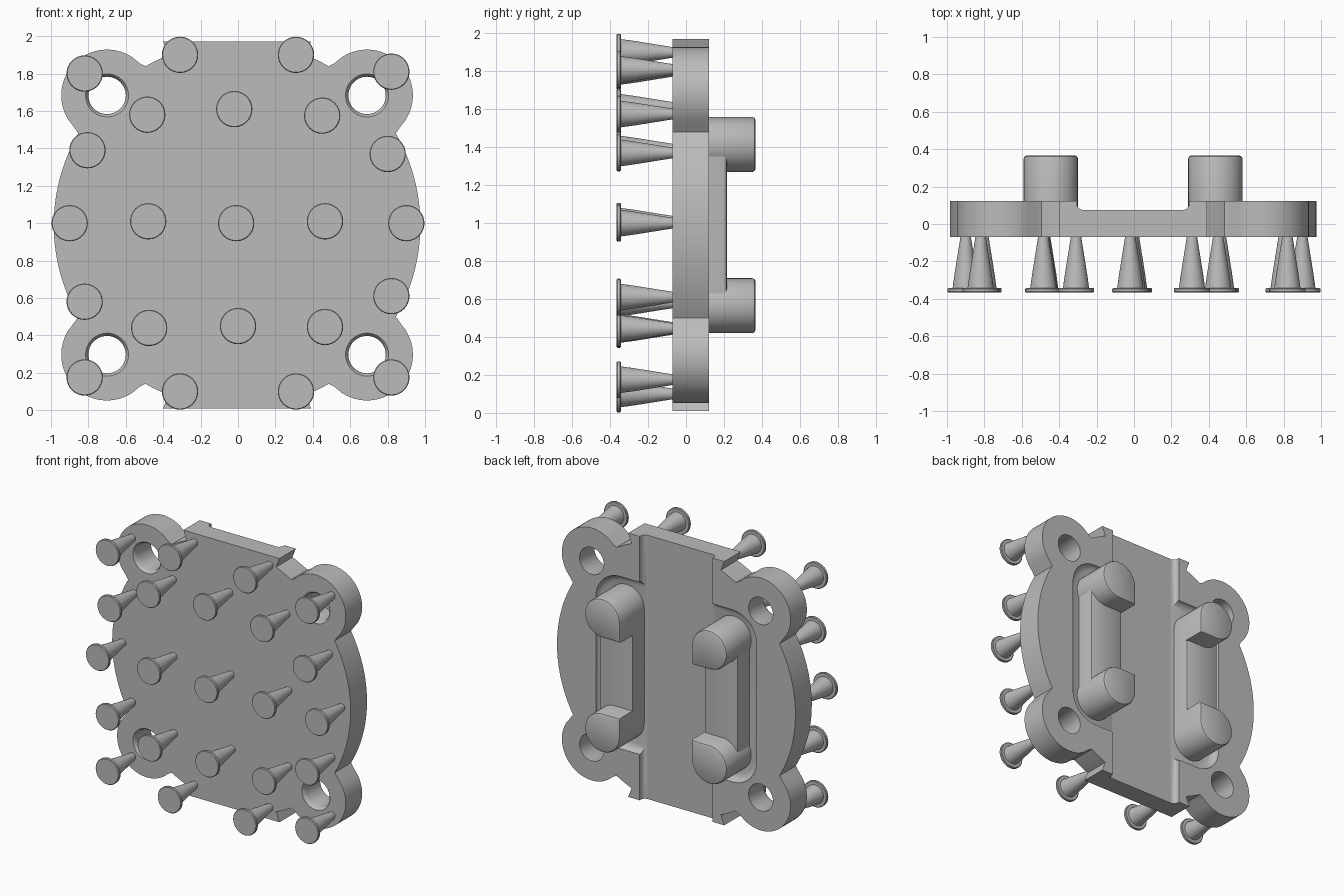
import bpy, bmesh, math

if "Cube" in bpy.data.objects:
    bpy.data.objects.remove(bpy.data.objects["Cube"])

GREY = (0.5, 0.5, 0.5, 1)
mat = bpy.data.materials.new("plain_grey")
mat.use_nodes = True
mat.diffuse_color = GREY
mat.node_tree.nodes["Principled BSDF"].inputs["Base Color"].default_value = GREY

CX, CZ = -0.005, 0.99          # centre of the plate
FRONT, BACK, FLOOR = -0.07, 0.122, 0.075


def loft(name, rings):
    """Skin a stack of equal rings of (x, y, z) points and cap both ends."""
    bm = bmesh.new()
    loops = [[bm.verts.new(p) for p in ring] for ring in rings]
    n = len(loops[0])
    for a, b in zip(loops, loops[1:]):
        for i in range(n):
            j = (i + 1) % n
            bm.faces.new((a[i], a[j], b[j], b[i]))
    bm.faces.new(loops[0])
    bm.faces.new(loops[-1])
    bmesh.ops.recalc_face_normals(bm, faces=bm.faces)
    mesh = bpy.data.meshes.new(name)
    bm.to_mesh(mesh)
    bm.free()
    obj = bpy.data.objects.new(name, mesh)
    bpy.context.collection.objects.link(obj)
    mesh.materials.append(mat)
    return obj


def smooth(obj):
    bpy.ops.object.select_all(action="DESELECT")
    obj.select_set(True)
    bpy.context.view_layer.objects.active = obj
    bpy.ops.object.shade_smooth_by_angle(angle=math.radians(32))


def turned(name, x, z, profile, n=32):
    """Round part along y from (y, radius) pairs."""
    angles = [2 * math.pi * i / n for i in range(n)]
    return loft(name, [[(x + r * math.cos(a), y, z + r * math.sin(a))
                        for a in angles] for y, r in profile])


def flat(points, y):
    return [(x, y, z) for x, z in points]


# Plate outline: disc, four round ears and a square tab at top and bottom
DISC, EAR, EAR_X, EAR_Z, TAB = 0.98, 0.245, 0.695, 0.693, 0.395


def reach(a):
    c, s = abs(math.cos(a)), abs(math.sin(a))
    along = EAR_X * c + EAR_Z * s
    off = EAR_X * s - EAR_Z * c
    r = DISC
    if abs(off) < EAR:
        ear = along + math.sqrt(EAR ** 2 - off ** 2)
        blend = max(0.04 - abs(ear - r), 0)
        r = max(ear, r) + blend ** 2 / 0.16
    if s > 0.5 and DISC * c / s <= TAB + 1e-6:
        r = max(r, DISC / s)
    return r


corner = math.atan2(DISC, TAB)
angles = [2 * math.pi * i / 360 for i in range(360)]
for base in (corner, math.pi - corner, math.pi + corner, 2 * math.pi - corner):
    angles += [base, base - 0.001, base + 0.001]
angles.sort()
outline = [(CX + reach(a) * math.cos(a), CZ + reach(a) * math.sin(a))
           for a in angles]
plate = loft("plate", [flat(outline, FRONT), flat(outline, BACK)])

cutters = []
# Bolt holes, rounded at the front rim
for sx in (-1, 1):
    for sz in (-1, 1):
        cutters.append(turned("hole_cutter", CX + sx * EAR_X, CZ + sz * EAR_Z,
                              [(-0.09, 0.12), (FRONT, 0.115), (-0.06, 0.106),
                               (-0.04, 0.1), (0.2, 0.1)], 48))

# Wide channel down the back, with rounded floor corners
half = [(0.3, 0.2), (0.3, 0.105), (0.296, 0.091), (0.286, 0.08), (0.27, FLOOR)]
channel = half + [(-x, y) for x, y in reversed(half)]
cutters.append(loft("channel_cutter", [[(CX + x, y, z) for x, y in channel]
                                       for z in (-0.1, 2.1)]))


# Shallow rounded pocket on each side of the channel
def pocket(side, inset):
    r, x1, h = 0.2 - inset, 0.66 - inset, 0.64 - inset
    pts = [(0.2, h)]
    pts += [(x1 - r + r * math.sin(t), h - r + r * math.cos(t))
            for t in [math.pi / 2 * i / 12 for i in range(13)]]
    pts += [(x, -z) for x, z in reversed(pts)]
    return [(CX + side * x, CZ + z) for x, z in pts]


for side in (-1, 1):
    cutters.append(loft("pocket_cutter", [
        flat(pocket(side, inset), y) for y, inset in
        ((0.2, 0), (0.115, 0), (0.098, 0.008), (0.085, 0.022), (FLOOR + 0.001, 0.05))]))

bpy.context.view_layer.objects.active = plate
for cutter in cutters:
    cutter.hide_render = True
    mod = plate.modifiers.new("cut", "BOOLEAN")
    mod.operation = "DIFFERENCE"
    mod.solver = "EXACT"
    mod.object = cutter
    bpy.ops.object.modifier_apply(modifier=mod.name)
    bpy.data.objects.remove(cutter)
smooth(plate)


# Posts: round outside, one square corner pointing at the plate's middle
def post_ring(sx, sz, inset):
    r = 0.145 - inset
    pts = [(-r, -r)]
    pts += [(r * math.cos(t), r * math.sin(t))
            for t in [math.pi * (1.5 * i / 30 - 0.5) for i in range(31)]]
    return [(CX + sx * (0.44 + x), CZ + sz * (0.425 + z)) for x, z in pts]


def bar_ring(side, inset):
    x0, x1, h = 0.295 + inset, 0.57 - inset, 0.42
    return [(CX + side * x, CZ + z)
            for x, z in ((x0, -h), (x1, -h), (x1, h), (x0, h))]


for side, word in ((-1, "right"), (1, "left")):
    for sz, level in ((-1, "lower"), (1, "upper")):
        smooth(loft(f"{level}_{word}_post", [
            flat(post_ring(side, sz, inset), y) for y, inset in
            ((0.05, 0), (0.35, 0), (0.361, 0.005), (0.367, 0.017))]))
    # Bar joining the two posts
    smooth(loft(f"{word}_bar", [
        flat(bar_ring(side, inset), y) for y, inset in
        ((0.05, 0), (0.2, 0), (0.21, 0.004), (0.215, 0.015))]))

# Tapered pins with flat heads on the front
PIN = [(-0.05, 0.026), (FRONT, 0.028), (-0.27, 0.06), (-0.343, 0.07),
       (-0.343, 0.092), (-0.347, 0.097), (-0.361, 0.097), (-0.366, 0.093)]
rows = {
    "top": [(-0.31, 1.9), (0.31, 1.9), (-0.82, 1.8), (0.82, 1.81)],
    "upper": [(-0.485, 1.58), (-0.02, 1.61), (0.45, 1.575), (-0.805, 1.39), (0.8, 1.37)],
    "middle": [(-0.9, 1), (-0.48, 1.01), (-0.01, 1), (0.465, 1.01), (0.9, 1)],
    "lower": [(-0.82, 0.58), (0.82, 0.61), (-0.475, 0.44), (0, 0.45), (0.465, 0.445)],
    "bottom": [(-0.82, 0.175), (0.82, 0.175), (-0.31, 0.1), (0.31, 0.1)],
}
for row, spots in rows.items():
    for x, z in spots:
        smooth(turned(f"{row}_pin", x, z, PIN))
